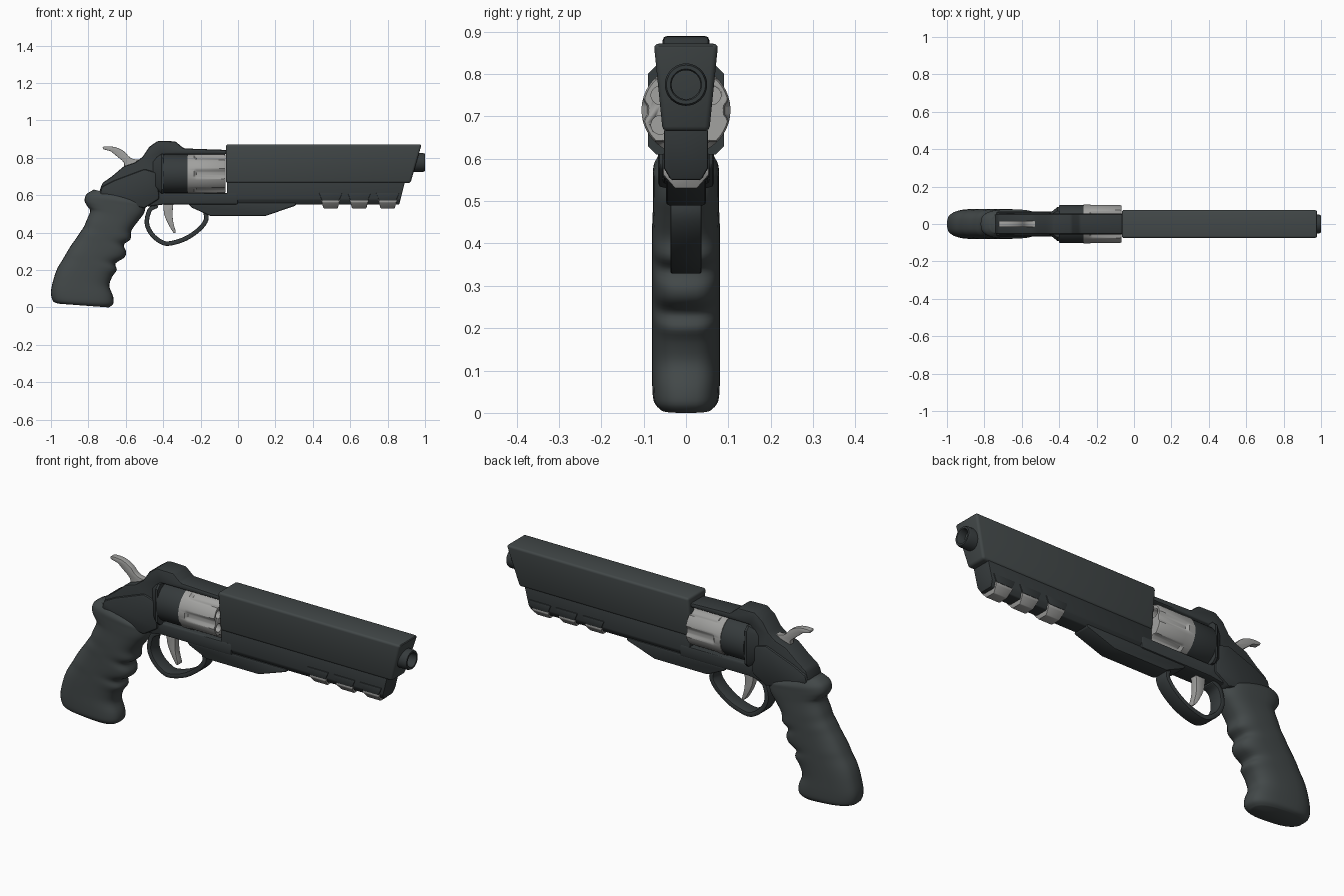
import bpy, bmesh, math
from mathutils import Vector

if "Cube" in bpy.data.objects:
    bpy.data.objects.remove(bpy.data.objects["Cube"])


def material(name, color):
    m = bpy.data.materials.new(name)
    m.use_nodes = True
    m.diffuse_color = (*color, 1)
    m.node_tree.nodes["Principled BSDF"].inputs["Base Color"].default_value = (*color, 1)
    return m


gunmetal = material("dark gunmetal", (0.055, 0.065, 0.066))
blackened = material("blackened steel", (0.036, 0.043, 0.045))
steel = material("bare steel", (0.36, 0.36, 0.35))


def finish(name, bm, mat, bevel=0, segments=2, angle=35):
    bmesh.ops.recalc_face_normals(bm, faces=bm.faces)
    mesh = bpy.data.meshes.new(name)
    bm.to_mesh(mesh)
    bm.free()
    ob = bpy.data.objects.new(name, mesh)
    bpy.context.collection.objects.link(ob)
    mesh.materials.append(mat)
    bpy.ops.object.select_all(action="DESELECT")
    ob.select_set(True)
    bpy.context.view_layer.objects.active = ob
    if bevel:
        mod = ob.modifiers.new("Bevel", "BEVEL")
        mod.width, mod.segments = bevel, segments
        mod.limit_method, mod.angle_limit = "ANGLE", math.radians(25)
        bpy.ops.object.modifier_apply(modifier="Bevel")
    bpy.ops.object.shade_smooth_by_angle(angle=math.radians(angle))
    return ob


def loft(name, rings, mat, **kw):
    """Skin closed rings of points and cap both ends."""
    bm = bmesh.new()
    rows = [[bm.verts.new(p) for p in ring] for ring in rings]
    n = len(rows[0])
    for a, b in zip(rows, rows[1:]):
        for i in range(n):
            j = (i + 1) % n
            bm.faces.new((a[i], a[j], b[j], b[i]))
    bm.faces.new(rows[0])
    bm.faces.new(rows[-1])
    return finish(name, bm, mat, **kw)


def slab(name, outline, half, mat, **kw):
    """Extrude a side outline symmetrically across y."""
    return loft(name, [[(x, y, z) for x, z in outline] for y in (-half, half)], mat, **kw)


def smooth(points, steps=6):
    """Catmull-Rom interpolation through points of any dimension."""
    p = [points[0]] + list(points) + [points[-1]]
    out = []
    for a, b, c, d in zip(p, p[1:], p[2:], p[3:]):
        for s in range(steps):
            t = s / steps
            out.append(tuple(
                0.5 * (2 * j + (k - i) * t + (2 * i - 5 * j + 4 * k - l) * t * t
                       + (3 * j - i - 3 * k + l) * t ** 3)
                for i, j, k, l in zip(a, b, c, d)))
    return out + [tuple(points[-1])]


def lathe(name, profile, zc, mat, sides=40):
    """Closed (x, radius) profile revolved about a line along x."""
    bm = bmesh.new()
    rows = []
    for k in range(sides):
        t = 2 * math.pi * k / sides
        rows.append([bm.verts.new((x, r * math.cos(t), zc + r * math.sin(t))) for x, r in profile])
    n = len(profile)
    for k in range(sides):
        a, b = rows[k], rows[(k + 1) % sides]
        for i in range(n):
            j = (i + 1) % n
            bm.faces.new((a[i], a[j], b[j], b[i]))
    bmesh.ops.remove_doubles(bm, verts=bm.verts, dist=1e-5)
    return finish(name, bm, mat)


def section(x, profile, lean=0):
    """Mirror a (y, z) half profile into a ring; lean slides x with height."""
    half = [(x + lean * (z - profile[0][1]), y, z) for y, z in profile]
    return half + [(px, -y, z) for px, y, z in reversed(half)]


# Grip: rounded sections from heel to frame (back x, z, front x, z, half width)
spine = [
    (-.96, .02, -.69, 0, .06), (-.99, .035, -.667, .02, .076),
    (-1, .085, -.668, .06, .08), (-.985, .155, -.688, .115, .08),
    (-.965, .21, -.672, .165, .08), (-.935, .26, -.648, .2, .08),
    (-.915, .295, -.655, .235, .08), (-.89, .335, -.61, .265, .08),
    (-.865, .37, -.598, .295, .08), (-.845, .4, -.61, .335, .08),
    (-.825, .43, -.575, .365, .08), (-.81, .465, -.57, .41, .08),
    (-.79, .515, -.535, .46, .078), (-.805, .54, -.505, .5, .078),
    (-.82, .57, -.495, .535, .078), (-.81, .605, -.5, .552, .077),
    (-.77, .63, -.52, .568, .064)]
rings = []
for xb, zb, xf, zf, w in smooth(spine, 4):
    ring = []
    for k in range(32):
        t = 2 * math.pi * k / 32
        c, s = math.cos(t), math.sin(t)
        u = 0.5 + 0.5 * math.copysign(abs(c) ** 0.7, c)
        ring.append((xb + (xf - xb) * u, w * math.copysign(abs(s) ** 0.7, s), zb + (zf - zb) * u))
    rings.append(ring)
loft("grip", rings, gunmetal, angle=50)

# Frame: open around the drum, with a hump over the rear
frame = [(-.06, .842), (-.29, .85), (-.335, .888), (-.43, .89), (-.475, .858), (-.51, .805),
         (-.55, .775), (-.61, .755), (-.675, .7), (-.725, .665), (-.745, .61), (-.6, .55),
         (-.47, .54), (-.4, .55), (0, .55), (0, .612), (-.4, .612), (-.4, .818), (-.06, .818)]
slab("frame", frame, .055, blackened, bevel=.01)
cheek = [(-.74, .6), (-.73, .645), (-.66, .68), (-.5, .74), (-.43, .72), (-.42, .58), (-.5, .53), (-.6, .55)]
slab("frame_cheeks", cheek, .066, blackened, bevel=.012)

# Recoil shield flaring towards the drum
shield = []
for x, w, low, high, cut in ((-.46, .05, .65, .785, .01), (-.41, .09, .61, .82, .02), (-.398, .09, .61, .82, .02)):
    shield.append(section(x, [(w - cut, high), (w, high - cut), (w, low + cut), (w - cut, low)]))
loft("recoil_shield", shield, blackened)

# Drum: dark rear collar, fluted steel front with six bored chambers
AXIS, R = .715, .105
lathe("drum_collar", [(-.4, 0), (-.4, .1), (-.395, .102), (-.268, .102), (-.268, 0)], AXIS, blackened, 48)


def drum_ring(x, depth, r=R):
    ring = []
    for k in range(96):
        t = 2 * math.pi * k / 96
        off = abs((t + math.pi / 6) % (math.pi / 3) - math.pi / 6) / .22
        rad = r - depth * max(0, 1 - off ** 4)
        ring.append((x, rad * math.cos(t), AXIS + rad * math.sin(t)))
    return ring


drum = loft("drum", [drum_ring(-.27, 0), drum_ring(-.235, 0), drum_ring(-.222, .012),
                     drum_ring(-.075, .013), drum_ring(-.068, .013, R - .004)], steel)
bm = bmesh.new()
for k in range(6):
    t = math.pi / 6 + k * math.pi / 3
    made = bmesh.ops.create_cone(bm, cap_ends=True, segments=20, radius1=.022, radius2=.022, depth=.1)
    for v in made["verts"]:
        x, y, z = v.co
        v.co = Vector((z - .07, y + .07 * math.cos(t), x + AXIS + .07 * math.sin(t)))
cutter = finish("chamber_cutter", bm, steel)
cutter.hide_render = True
bpy.context.view_layer.objects.active = drum
cut = drum.modifiers.new("Chambers", "BOOLEAN")
cut.operation, cut.object, cut.solver = "DIFFERENCE", cutter, "EXACT"
bpy.ops.object.modifier_apply(modifier=cut.name)
bpy.data.objects.remove(cutter)

# Barrel shroud with a raked nose, and the bored muzzle
shroud = [(.076, .872), (.055, .665)]
loft("barrel_shroud", [section(-.065, shroud), section(.982, shroud, .29)], gunmetal, bevel=.012, segments=3)
lathe("muzzle", [(.9, 0), (.9, .05), (.99, .05), (1, .046), (1, .037), (.995, .034), (.95, .034), (.95, 0)],
      .775, blackened)

# Underbarrel and the lower plate ahead of the trigger guard
under = [(.052, .67), (.052, .578), (.036, .55)]
loft("underbarrel", [section(-.06, under), section(.892, under, .25)], blackened, bevel=.005)
plate = [(-.27, .56), (-.25, .535), (-.15, .49), (.15, .49), (.31, .545), (.31, .56)]
slab("lower_plate", plate, .047, blackened, bevel=.01)

# Accessory rail blocks: dark clamps above, steel feet below
for i, x in enumerate((.495, .648, .8)):
    clamp = [(x - .062, .612), (x + .062, .612), (x + .046, .572), (x - .046, .572)]
    slab(f"rail_clamp_{i + 1}", clamp, .056, blackened, bevel=.003)
    foot = [(.054, .576), (.054, .562), (.026, .53)]
    loft(f"rail_foot_{i + 1}", [section(x - .05, foot, -.25), section(x + .05, foot, .25)], steel, bevel=.003)


# Trigger guard band
def band(path, thick):
    left, right = [], []
    for i, (x, z) in enumerate(path):
        a, b = path[max(i - 1, 0)], path[min(i + 1, len(path) - 1)]
        d = Vector((b[0] - a[0], b[1] - a[1])).normalized() * thick / 2
        left.append((x - d.y, z + d.x))
        right.append((x + d.y, z - d.x))
    return left + right[::-1]


guard = smooth([(-.43, .545), (-.472, .52), (-.487, .45), (-.46, .39), (-.41, .35), (-.365, .342),
                (-.28, .368), (-.205, .42), (-.17, .47), (-.175, .51)], 4)
slab("trigger_guard", band(guard, .024), .037, blackened, bevel=.005)

# Trigger and hammer
trigger = smooth([(-.4, .56), (-.395, .5), (-.375, .45), (-.345, .4), (-.333, .405),
                  (-.345, .45), (-.35, .5), (-.345, .56)], 3)
slab("trigger", trigger, .018, steel, bevel=.005)
hammer = smooth([(-.72, .845), (-.72, .86), (-.66, .858), (-.61, .835), (-.575, .8), (-.53, .79), (-.49, .805),
                 (-.49, .74), (-.6, .74), (-.61, .775), (-.65, .81), (-.68, .835)], 3)
slab("hammer", hammer, .016, steel, bevel=.005)
